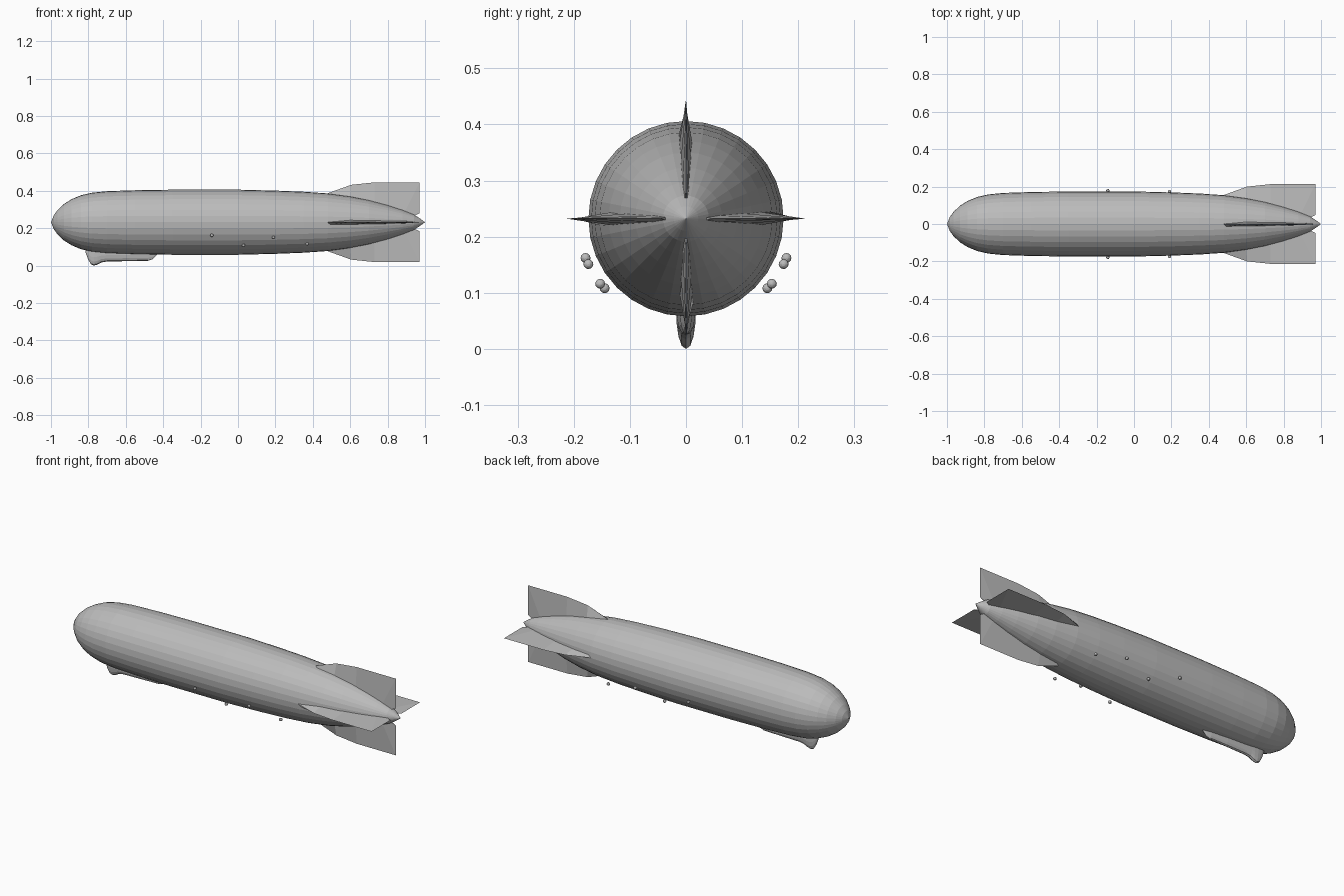
import bpy, bmesh, math
from mathutils import Matrix

if "Cube" in bpy.data.objects:
    bpy.data.objects.remove(bpy.data.objects["Cube"])

AXIS = 0.232   # height of hull centre line


def material(name, c):
    m = bpy.data.materials.new(name)
    m.diffuse_color = (*c, 1)
    m.use_nodes = True
    m.node_tree.nodes["Principled BSDF"].inputs["Base Color"].default_value = m.diffuse_color
    return m


GREY = material("silver_grey", (0.5, 0.5, 0.5))


def finish(name, bm):
    bmesh.ops.recalc_face_normals(bm, faces=bm.faces[:])
    me = bpy.data.meshes.new(name)
    bm.to_mesh(me)
    bm.free()
    me.materials.append(GREY)
    ob = bpy.data.objects.new(name, me)
    bpy.context.collection.objects.link(ob)
    return ob


def loft(bm, rings, closed=True):
    # skin a list of equal-length point rings
    vs = [[bm.verts.new(p) for p in r] for r in rings]
    n = len(vs[0])
    for a, b in zip(vs, vs[1:]):
        for i in range(n if closed else n - 1):
            j = (i + 1) % n
            bm.faces.new((a[i], a[j], b[j], b[i]))
    return vs


# hull: lathed profile (x, radius)
profile = [(-0.985, 0.037), (-0.965, 0.065), (-0.93, 0.098), (-0.89, 0.123),
           (-0.84, 0.144), (-0.78, 0.158), (-0.7, 0.166), (-0.55, 0.171),
           (-0.35, 0.174), (0.0, 0.174), (0.2, 0.169), (0.35, 0.163), (0.48, 0.154),
           (0.6, 0.138), (0.7, 0.118), (0.8, 0.091), (0.88, 0.065), (0.94, 0.041),
           (0.97, 0.022)]
N = 32
bm = bmesh.new()
vs = loft(bm, [[(x, r * math.cos(2 * math.pi * i / N), AXIS + r * math.sin(2 * math.pi * i / N))
                for i in range(N)] for x, r in profile])
for ring, x in ((vs[0], -1.0), (vs[-1], 1.0)):
    tip = bm.verts.new((x, 0, AXIS))
    for i in range(N):
        bm.faces.new((ring[i], ring[(i + 1) % N], tip))
hull = finish("hull", bm)

# tail fins: wedge section, thick at the hull and sharp at the outer edge
# (root x, root radius, outer x, outer radius, half thickness)
stations = [(0.48, 0.145, 0.48, 0.155, 0.014), (0.6, 0.125, 0.605, 0.2, 0.013),
            (0.73, 0.095, 0.73, 0.213, 0.010), (0.89, 0.05, 0.97, 0.213, 0.006),
            (0.94, 0.033, 0.97, 0.048, 0.003)]
for k, name in enumerate(("upper_fin", "left_fin", "lower_fin", "right_fin")):
    bm = bmesh.new()
    vs = loft(bm, [[(xr, -h, rr), (xo, 0, ro), (xr, h, rr)] for xr, rr, xo, ro, h in stations])
    bm.faces.new(vs[0])
    bm.faces.new(vs[-1])
    bmesh.ops.transform(bm, verts=bm.verts[:], matrix=Matrix.Translation((0, 0, AXIS))
                        @ Matrix.Rotation(k * math.pi / 2, 4, 'X'))
    finish(name, bm)

# control gondola: rounded keel section (x, bottom z, half width)
keel = [(-0.815, 0.07, 0.006), (-0.80, 0.03, 0.012), (-0.785, 0.006, 0.015),
        (-0.77, 0.0, 0.017), (-0.75, 0.006, 0.018), (-0.73, 0.017, 0.018),
        (-0.70, 0.022, 0.018), (-0.58, 0.024, 0.017), (-0.48, 0.026, 0.011),
        (-0.455, 0.035, 0.007), (-0.43, 0.06, 0.003)]
bm = bmesh.new()
rings = []
for x, zb, w in keel:
    d = 0.09 - zb
    half = [(1.0, 1.0), (0.95, 0.5), (0.78, 0.24), (0.45, 0.06)]
    right = [(x, w * a, zb + d * b) for a, b in half]
    left = [(x, -y, z) for _, y, z in reversed(right)]
    rings.append(right + [(x, 0, zb)] + left)
vs = loft(bm, rings)
bm.faces.new(vs[0])
bm.faces.new(vs[-1])
gondola = finish("gondola", bm)

# engine pods: small balls on both sides
for n, (x, y, z) in enumerate([(-0.14, 0.179, 0.162), (0.19, 0.174, 0.151),
                               (0.03, 0.145, 0.108), (0.37, 0.153, 0.116)]):
    for side, s in (("right", 1), ("left", -1)):
        bm = bmesh.new()
        bmesh.ops.create_uvsphere(bm, u_segments=12, v_segments=8, radius=0.0088)
        bmesh.ops.transform(bm, verts=bm.verts[:], matrix=Matrix.Translation((x, s * y, z))
                            @ Matrix.Rotation(math.pi / 2, 4, 'Y'))
        finish(f"engine_pod_{side}_{n + 1}", bm)
